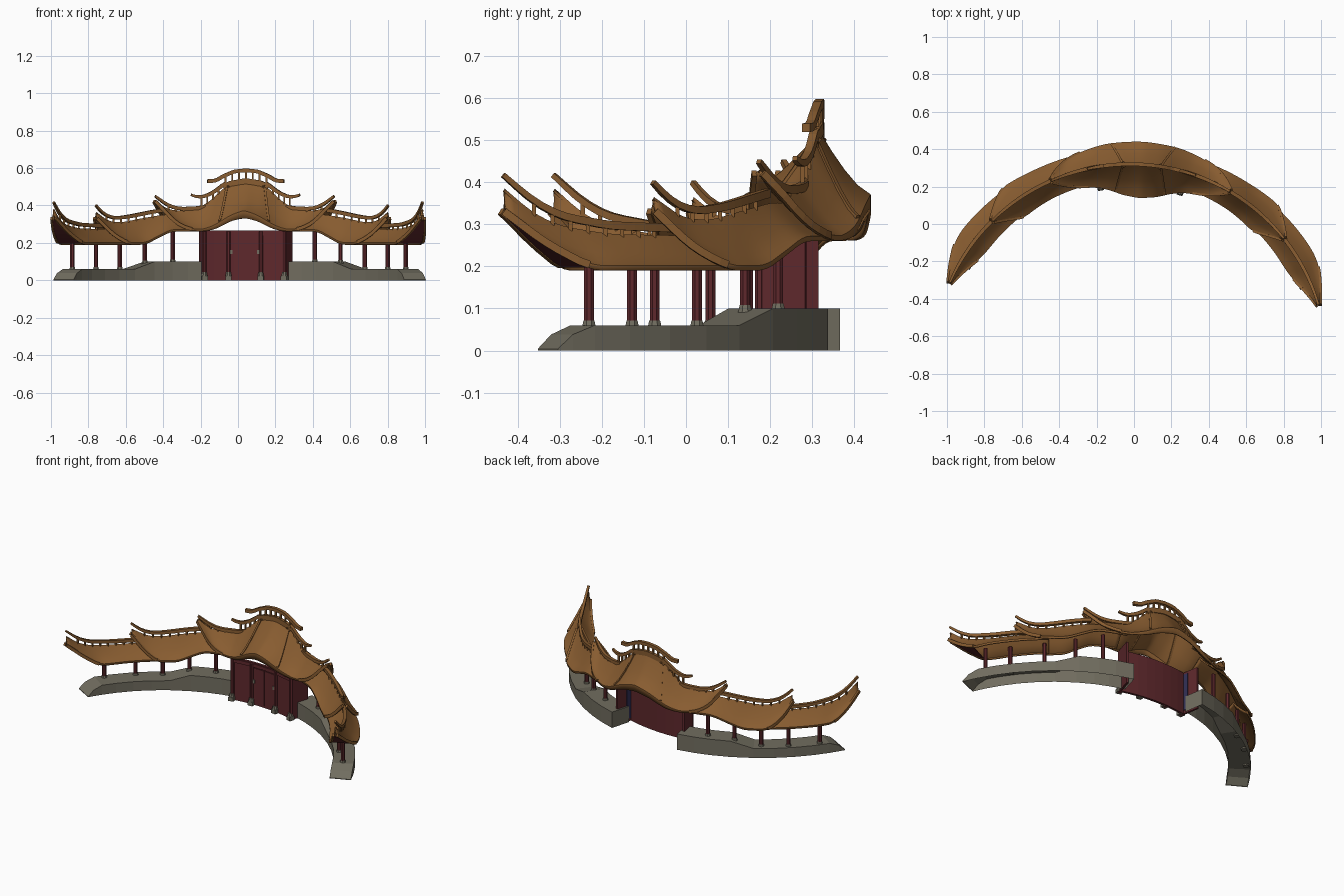
import bpy, bmesh, math
from mathutils import Vector

if "Cube" in bpy.data.objects:
    bpy.data.objects.remove(bpy.data.objects["Cube"])

# Everything lies on a circular arc; the whole plan is turned a few degrees
CX, CY, TURN, R = -0.021, -0.73, 3.47, 1.05


def mat(name, c):
    m = bpy.data.materials.new(name)
    m.diffuse_color = (*c, 1)
    m.use_nodes = True
    m.node_tree.nodes["Principled BSDF"].inputs["Base Color"].default_value = m.diffuse_color
    return m


ROOF = mat("roof_brown", (0.247, 0.108, 0.03))
RED = mat("maroon_wood", (0.112, 0.021, 0.025))
STONE = mat("grey_stone", (0.165, 0.153, 0.115))
NAVY = mat("navy_panel", (0.03, 0.028, 0.09))


def P(t, r, z):
    a = math.radians(t + TURN)
    return Vector((CX + r * math.sin(a), CY + r * math.cos(a), z))


def at(table, t):
    # piecewise-linear lookup
    t = abs(t)
    if t <= table[0][0]:
        return table[0][1]
    for (a, x), (b, y) in zip(table, table[1:]):
        if t <= b:
            return x + (y - x) * (t - a) / (b - a)
    return table[-1][1]


def soft(table, t):
    d = min(1.3, max(0, table[-1][0] - abs(t)))
    return (at(table, t - d) + at(table, t) + at(table, t + d)) / 3


def steps(a, b, n):
    return [a + (b - a) * i / n for i in range(n + 1)]


def loft(name, rows, m, closed=False, thick=0.0, smooth=False, skip=-1):
    bm = bmesh.new()
    vs = [[bm.verts.new(p) for p in row] for row in rows]
    n = len(rows[0])
    for a, b in zip(vs, vs[1:]):
        for j in range(n if closed else n - 1):
            k = (j + 1) % n
            if j != skip:
                bm.faces.new((a[j], a[k], b[k], b[j]))
    if closed:
        bm.faces.new(vs[0])
        bm.faces.new(vs[-1])
        bmesh.ops.recalc_face_normals(bm, faces=bm.faces)
    else:
        bm.normal_update()
        if sum(f.normal.z * f.calc_area() for f in bm.faces) < 0:
            bmesh.ops.reverse_faces(bm, faces=bm.faces)
    me = bpy.data.meshes.new(name)
    bm.to_mesh(me)
    bm.free()
    ob = bpy.data.objects.new(name, me)
    bpy.context.collection.objects.link(ob)
    me.materials.append(m)
    if thick:
        s = ob.modifiers.new("thickness", 'SOLIDIFY')
        s.thickness, s.offset = thick, -1
    if smooth:
        bpy.context.view_layer.objects.active = ob
        ob.select_set(True)
        bpy.ops.object.shade_smooth_by_angle(angle=math.radians(25))
        ob.select_set(False)
    return ob


def arc_block(name, ts, r0, r1, z0, top, m, skip=-1):
    loft(name, [[P(t, r0, z0), P(t, r1, z0), P(t, r1, top(t)), P(t, r0, top(t))]
                for t in ts], m, closed=True, skip=skip)


def bar(name, pts, w, h, m, taper=1.0):
    # rectangular bar hanging below a path, thinning towards its end
    rows = []
    for i, p in enumerate(pts):
        d = pts[min(i + 1, len(pts) - 1)] - pts[max(i - 1, 0)]
        s = Vector((d.y, -d.x, 0)).normalized()
        dn = d.cross(s).normalized()
        dn = -dn if dn.z > 0 else dn
        k = 1 + (taper - 1) * (i / (len(pts) - 1)) ** 3
        rows.append([p - s * w * k, p + s * w * k,
                     p + s * w * k + dn * h * k, p - s * w * k + dn * h * k])
    loft(name, rows, m, closed=True)


def post(name, t, r, z0, z1, rad, m, n=8, rad2=None):
    c = P(t, r, 0)
    ring = lambda z, q: [Vector((c.x + q * math.cos(2 * math.pi * (i + .5) / n),
                                 c.y + q * math.sin(2 * math.pi * (i + .5) / n), z)) for i in range(n)]
    loft(name, [ring(z0, rad), ring(z1, rad2 or rad)], m, closed=True)


def roof(name, ts, ridge, eave, front, back, lip):
    # concave gable swept along the arc, with a drop edge at both eaves
    prof = [1, .75, .5, .25, .1]
    rows = []
    for t in ts:
        zr, ze, l = soft(ridge, t), soft(eave, t), at(lip, t)
        zz = lambda k: ze + l + (zr - ze - l) * (1 - k) ** 1.4
        wf, wb = soft(front, t), soft(back, t)
        rows.append([P(t, R - wf, ze)] + [P(t, R - k * wf, zz(k)) for k in prof]
                    + [P(t, R, zr)] + [P(t, R + k * wb, zz(k)) for k in prof[::-1]]
                    + [P(t, R + wb, ze)])
    loft(name, rows, ROOF, thick=0.008, smooth=True)


def ridge_beam(name, s, beam, ridge, post_ts, h=0.02):
    a, b = beam[0][0], beam[-1][0]
    bar(name, [P(s * t, R, soft(beam, t)) for t in steps(a, b, 16)], 0.010, h, ROOF, 0.6)
    for t in post_ts:
        post(name + "_lattice", s * t, R, soft(ridge, t) - .008, soft(beam, t) - .005, 0.007, ROOF, 4)


# Roof tables: (angle from the middle, value)
c_ridge = [(0, .525), (6, .505), (10, .43), (14, .385), (20, .37), (24, .385), (27, .43)]
c_eave = [(0, .335), (5, .315), (10, .272), (14, .26), (18, .265), (22, .30), (27, .41)]
c_front = [(0, .182), (6, .165), (10, .135), (14, .11), (20, .09), (24, .055), (27, .015)]
c_back = [(0, .122), (10, .115), (14, .104), (20, .085), (24, .055), (27, .015)]
c_lip = [(0, .04), (9, .025), (14, .012)]
m_ridge = [(15, .35), (24, .352), (32, .33), (38, .31), (43, .315), (48, .365)]
m_eave = [(15, .26), (24, .26), (33, .19), (40, .19), (44, .235), (48, .32)]
m_half = [(15, .085), (30, .09), (40, .1), (44, .06), (48, .015)]
o_ridge = [(38, .272), (55, .277), (62, .295), (66, .325), (70, .385)]
o_eave = [(38, .19), (60, .19), (65, .245), (70, .32)]
o_half = [(38, .083), (56, .088), (60, .078), (65, .046), (70, .014)]
thin = [(0, .012)]

roof("centre_roof", steps(-27, 27, 54), c_ridge, c_eave, c_front, c_back, c_lip)

# Crest on top of the centre roof
crest = [(0, .598), (3.5, .592), (7, .565), (9, .542), (11.3, .54)]
bar("crest_arch", [P(t, R, at(crest, t)) for t in steps(-11.3, 11.3, 24)], .010, .02, ROOF)
bar("crest_rail", [P(t, R, soft(c_ridge, t) + .022) for t in steps(-7, 7, 12)], .010, .03, ROOF)
for t in steps(-6, 6, 6):
    post("crest_lattice", t, R, .51, at(crest, t) - .006, .007, ROOF, 4)

for s in (-1, 1):
    roof("middle_roof", [s * t for t in steps(15, 48, 28)], m_ridge, m_eave, m_half, m_half, thin)
    roof("outer_roof", [s * t for t in steps(38, 70, 28)], o_ridge, o_eave, o_half, o_half, thin)
    # Boarded ends under the upturned eaves
    loft("end_board", [[P(s * t, R - soft(o_half, t) + .006, soft(o_eave, t) + .006),
                        P(s * t, R + soft(o_half, t) - .006, soft(o_eave, t) + .006)]
                       for t in steps(60, 69.5, 6)], RED, thick=.004)
    # Ridge beams with horns and lattice
    ridge_beam("centre_horn_ridge", s, [(12, .405), (14, .395), (20, .392), (23, .408), (27, .455)],
               c_ridge, steps(16, 23, 3))
    ridge_beam("middle_horn_ridge", s, [(25, .385), (30, .37), (36, .35), (41, .34), (45, .36), (48, .405)],
               m_ridge, steps(28, 44, 6))
    ridge_beam("outer_horn_ridge", s, [(43, .30), (55, .307), (62, .327), (66, .362), (70, .422)],
               o_ridge, steps(48, 66, 7))
    ridge_beam("shoulder_ridge", s, [(6, .535), (9, .487), (12, .458), (14, .45), (16, .463)],
               c_ridge, steps(8, 13, 3))
    # Hip ribs running down the centre roof
    for side, tab in ((-1, c_front), (1, c_back)):
        pts = []
        for k in steps(0, 1, 8):
            t = 5.5 + 3 * k
            ze = soft(c_eave, t) + at(c_lip, t)
            pts.append(P(s * t, R + side * k * soft(tab, t),
                         ze + (soft(c_ridge, t) - ze) * (1 - k) ** 1.4 + .01))
        bar("hip_rib", pts, .006, .018, ROOF)
    # Eave corner ribs on every tier
    for a, b, ea, ha in ((17, 27, c_eave, c_back), (40, 48, m_eave, m_half), (60, 70, o_eave, o_half)):
        for side in (-1, 1):
            bar("eave_rib", [P(s * t, R + side * soft(ha, t), soft(ea, t) + .018)
                             for t in steps(a, b, 8)], .006, .018, ROOF)

    # Curved stone platform, hollow below, stepping down outwards
    top = [(12.4, .10), (29, .10), (36, .06), (59, .06), (62, .038), (64, .004)]
    ts = [12.4, 18, 23, 29, 36, 42, 48, 54, 59, 62, 64]
    arc_block("platform", [s * t for t in ts], .985, 1.11, 0, lambda t: at(top, t), STONE, skip=0)

    # Gallery columns on stone bases
    left = [(21.5, 1.06), (30, 1.068), (38.3, 1.07), (46.6, 1.08), (56.3, 1.085)]
    right = [(21, 1.043), (29.7, 1.04), (39.3, 1.03), (50.3, 1.018), (58, 1.045)]
    for t, r in (left if s < 0 else right):
        z = at(top, t)
        post("column_base", s * t, r, z - .01, z + .012, .019, STONE, 8, .014)
        post("column", s * t, r, z - .005, soft(m_eave if t < 38 else o_eave, t) + .03, .0125, RED)

    # Gate side walls with narrow navy inner panels
    arc_block("gate_side_wall", [s * 13.0, s * 13.7], .95, 1.06, 0, lambda t: .265, RED)
    arc_block("gate_side_panel", [s * 12.7, s * 13.0], .965, .995, .02, lambda t: .25, NAVY)
    # Gate posts, drum stones and door rings
    for t in (5.3, 13.2):
        post("gate_post", s * t, .945, 0, .262, .012, RED)
        arc_block("drum_stone", [s * (t - 1), s * (t + 1)], .922, .955, 0, lambda t: .024, STONE)
        post("drum_stone_top", s * t, .938, .022, .044, .018, STONE, 8, .013)
    arc_block("door_ring", [s * 4, s * 4.8], .937, .943, .14, lambda t: .162, STONE)

# Gate wall with two door leaves and lintel
arc_block("gate_wall", steps(-13.4, 13.4, 8), .947, .962, 0, lambda t: .265, RED)
for s in (-1, 1):
    arc_block("door_leaf", [s * t for t in steps(.15, 4.8, 3)], .942, .95, .012, lambda t: .235, RED)
arc_block("gate_lintel", steps(-13.4, 13.4, 8), .94, .95, .24, lambda t: .262, RED)
